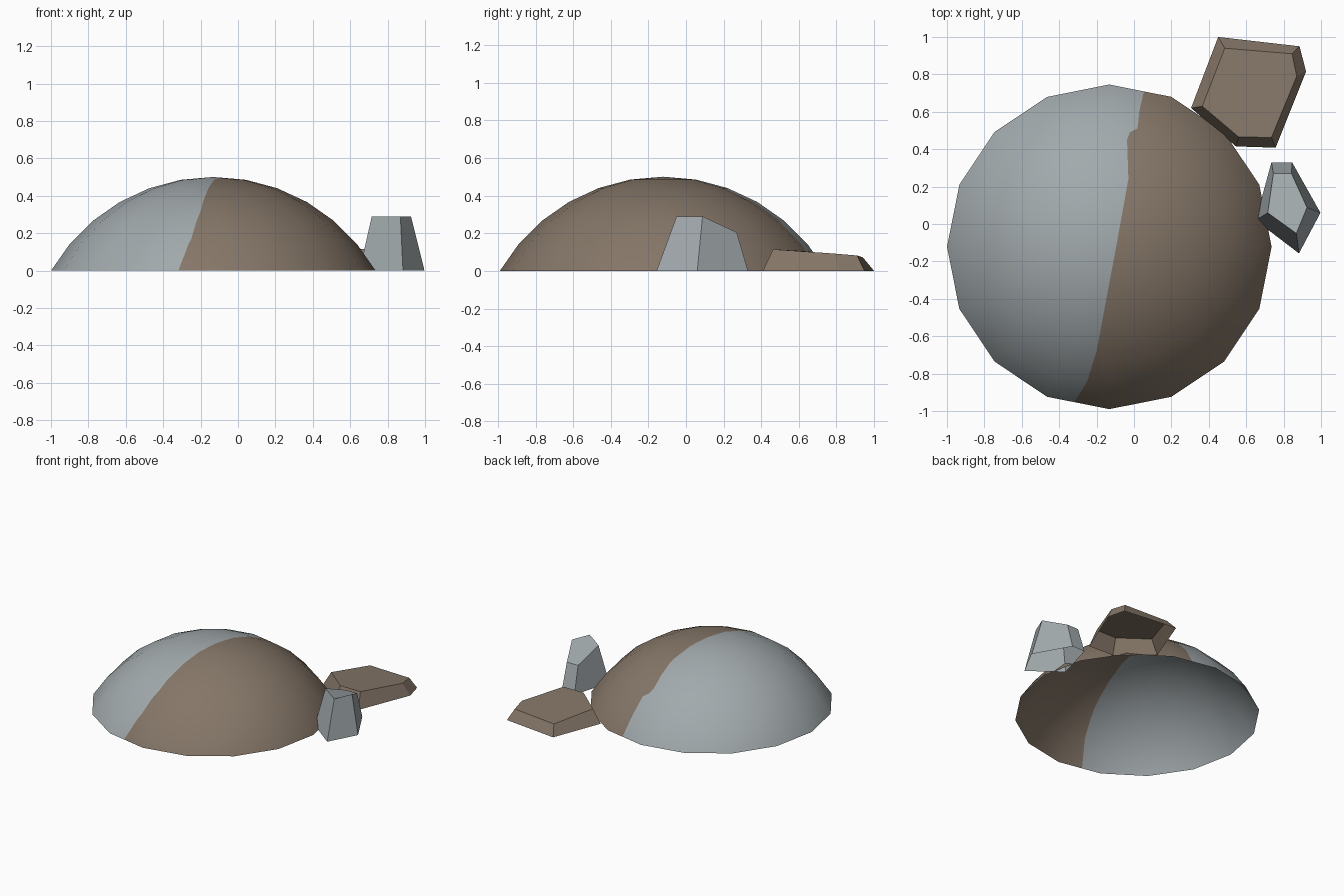
import bpy, bmesh, math
from mathutils import Vector

if "Cube" in bpy.data.objects:
    bpy.data.objects.remove(bpy.data.objects["Cube"])


def material(name, rgb):
    m = bpy.data.materials.new(name)
    m.diffuse_color = (*rgb, 1)
    m.use_nodes = True
    m.node_tree.nodes["Principled BSDF"].inputs["Base Color"].default_value = m.diffuse_color
    return m


grey = material("grey stone", (0.36, 0.40, 0.415))
brown = material("brown stone", (0.235, 0.182, 0.138))


def make_object(name, bm, mats):
    me = bpy.data.meshes.new(name)
    bm.to_mesh(me)
    bm.free()
    for m in mats:
        me.materials.append(m)
    ob = bpy.data.objects.new(name, me)
    bpy.context.collection.objects.link(ob)
    return ob


# Dome: open spherical cap, 16 sides, rings every 10 degrees down to 60
SIDES, RINGS, R = 16, 6, 1.002
CX, CY = -0.132, -0.122
bm = bmesh.new()
apex = bm.verts.new((CX, CY, R * 0.5))
rings = []
for k in range(1, RINGS + 1):
    t = math.radians(10 * k)
    rings.append([bm.verts.new((CX + R * math.sin(t) * math.cos(2 * math.pi * i / SIDES),
                                CY + R * math.sin(t) * math.sin(2 * math.pi * i / SIDES),
                                R * (math.cos(t) - 0.5))) for i in range(SIDES)])
for i in range(SIDES):
    j = (i + 1) % SIDES
    bm.faces.new((apex, rings[0][i], rings[0][j]))
    for a, b in zip(rings, rings[1:]):
        bm.faces.new((a[i], b[i], b[j], a[j]))

# Colour border seen from above: cut the dome along it, strip by strip
border = [(-0.36, -1.02), (-0.25, -0.84), (-0.20, -0.68), (-0.095, -0.12), (-0.03, 0.24),
          (-0.037, 0.45), (-0.022, 0.49), (0.018, 0.51), (0.03, 0.61), (0.07, 0.78)]


def cut(faces, point, normal):
    geom = set(faces)
    for f in faces:
        geom.update(f.edges)
        geom.update(f.verts)
    bmesh.ops.bisect_plane(bm, geom=list(geom), dist=1e-5, plane_co=point, plane_no=normal)


for x, y in border[1:-1]:
    cut(bm.faces[:], (x, y, 0), (0, 1, 0))
for (x0, y0), (x1, y1) in zip(border, border[1:]):
    strip = [f for f in bm.faces if y0 < f.calc_center_median().y < y1]
    cut(strip, (x0, y0, 0), Vector((y1 - y0, x0 - x1, 0)).normalized())


def border_x(y):
    for (x0, y0), (x1, y1) in zip(border, border[1:]):
        if y <= y1:
            return x0 + (x1 - x0) * (y - y0) / (y1 - y0)
    return border[-1][0]


for f in bm.faces:
    c = f.calc_center_median()
    f.material_index = int(c.x > border_x(c.y))
    f.smooth = True
dome = make_object("dome", bm, [grey, brown])
centre = Vector((CX, CY, -R / 2))
dome.data.normals_split_custom_set_from_vertices(
    [(v.co - centre).normalized() for v in dome.data.vertices])


# Rocks: tapered, flat-shaded blocks, open underneath
def rock(name, base, top, mat):
    b = bmesh.new()
    lo = [b.verts.new((x, y, 0)) for x, y in base]
    hi = [b.verts.new(p) for p in top]
    n = len(lo)
    for i in range(n):
        j = (i + 1) % n
        b.faces.new((lo[i], lo[j], hi[j], hi[i]))
    b.faces.new(hi)
    return make_object(name, b, [mat])


rock("flat_rock",
     [(0.305, 0.62), (0.545, 0.415), (0.757, 0.408), (0.92, 0.815), (0.885, 0.95), (0.45, 1.0)],
     [(0.365, 0.63, 0.105), (0.56, 0.465, 0.115), (0.735, 0.463, 0.115),
      (0.87, 0.79, 0.092), (0.845, 0.91, 0.082), (0.485, 0.94, 0.072)], brown)

rock("tall_rock",
     [(0.65, 0.02), (0.882, -0.157), (0.997, 0.06), (0.845, 0.33), (0.735, 0.33)],
     [(0.715, 0.06, 0.29), (0.868, -0.05, 0.29), (0.925, 0.088, 0.29),
      (0.842, 0.27, 0.205), (0.745, 0.27, 0.205)], grey)
